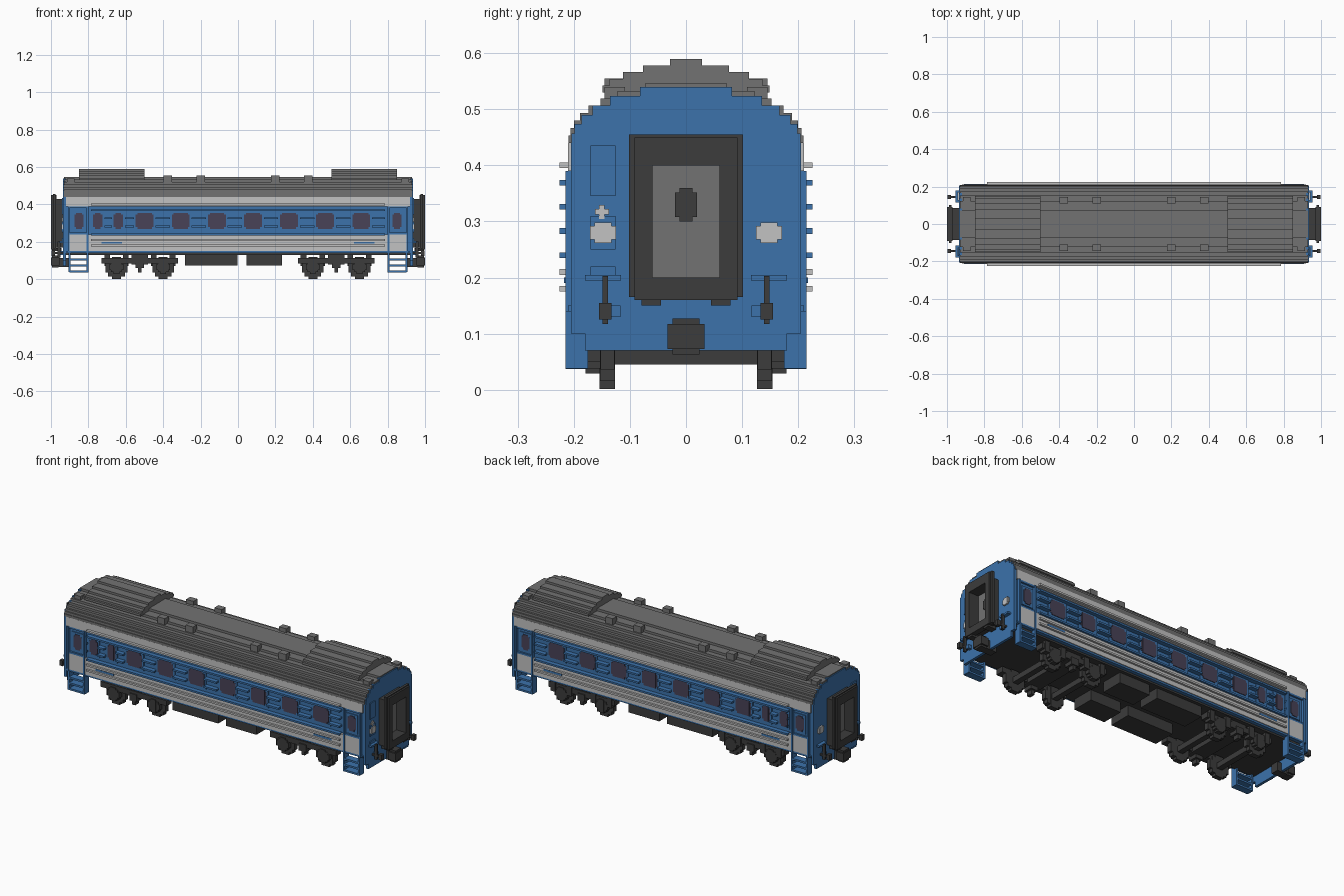
import bpy
import bmesh
from math import cos, sin, pi

cube = bpy.data.objects.get("Cube")
if cube:
    bpy.data.objects.remove(cube, do_unlink=True)


def material(name, red, green, blue):
    mat = bpy.data.materials.new(name)
    mat.use_nodes = True
    colour = (red, green, blue, 1)
    mat.diffuse_color = colour
    mat.node_tree.nodes["Principled BSDF"].inputs["Base Color"].default_value = colour
    return mat


coach_blue = material("coach blue", .045, .17, .41)
light_grey = material("light grey", .54, .54, .54)
roof_grey = material("roof grey", .17, .17, .17)
dark_grey = material("chassis dark grey", .045, .045, .045)
window_glass = material("window glass", .065, .055, .095)

# Main dimensions of the coach
end = .93
side = .2
floor = .14
waist = .24
belt = .39
eaves = .44
door_x = .85
rib = .025
thin = .01
half_rib = thin / 2


def part(name, mat, boxes, mirror=""):
    """Join boxes given as (x0, x1, y0, y1, z0, z1), mirrored across the named axes."""
    bm = bmesh.new()
    for sign_x in ((1, -1) if "x" in mirror else (1,)):
        for sign_y in ((1, -1) if "y" in mirror else (1,)):
            for x0, x1, y0, y1, z0, z1 in boxes:
                for vert in bmesh.ops.create_cube(bm, size=1)["verts"]:
                    vert.co.x = sign_x * (x1 if vert.co.x > 0 else x0)
                    vert.co.y = sign_y * (y1 if vert.co.y > 0 else y0)
                    vert.co.z = z1 if vert.co.z > 0 else z0
    bmesh.ops.recalc_face_normals(bm, faces=bm.faces)
    mesh = bpy.data.meshes.new(name)
    bm.to_mesh(mesh)
    bm.free()
    mesh.materials.append(mat)
    obj = bpy.data.objects.new(name, mesh)
    bpy.context.collection.objects.link(obj)


def block(x, y, z, length, width, height):
    """Box given by its centre and size."""
    return (x - length / 2, x + length / 2, y - width / 2, y + width / 2,
            z - height / 2, z + height / 2)


def wide(x0, x1, half, z0, z1):
    """Box reaching equally to both sides of the centre line."""
    return (x0, x1, -half, half, z0, z1)


def strip(x0, x1, z0, z1, proud):
    """Strip standing proud of the side wall."""
    return (x0, x1, side - thin, side + proud, z0, z1)


def end_plate(y, z, width, height, proud):
    """Plate standing proud of the end wall."""
    return block(end, y, z, 2 * proud, width, height)


def dome(x0, x1, half, base, rise, power, steps):
    """Slabs stepping inward along a curve."""
    slabs = []
    for i in range(steps):
        t = (i + .5) / steps
        slabs.append(wide(x0, x1, half * (1 - t * t) ** power,
                          base + rise * i / steps, base + rise * (i + 1) / steps))
    return slabs


def stepped_disc(x, y, z, radius, width):
    """Blocky round plate facing y."""
    return [block(x, y, z, 2 * radius * cos(pi * i / 8), width + i * thin / 8,
                  2 * radius * sin(pi * i / 8)) for i in (1, 2, 3)]


# Body shell, floor and end walls
inner_end = end - thin
part("body_core", coach_blue, [wide(-inner_end, inner_end, side, floor, eaves)])
part("floor", dark_grey, [wide(-inner_end, inner_end, side - thin, floor - thin, floor)])
wall = (inner_end, end + half_rib)
part("end_wall", coach_blue, [wide(*wall, side - .02, floor / 2, side),
                              wide(*wall, side + half_rib, .1, eaves)]
     + dome(*wall, side + half_rib, eaves, .1, .5, 6), "x")
part("side_sill", coach_blue, [strip(-inner_end, inner_end, floor, floor + thin, thin)], "y")

# Light bands along the sides, interrupted by the door posts
part("lower_band", light_grey, [
    strip(-.9, .9, floor + thin, waist, thin),
    strip(-.8, .8, floor + thin, waist, thin + .004)], "y")
part("upper_band", light_grey, [strip(-inner_end, inner_end, belt, eaves, thin)], "y")
rib_end = .785
part("band_ribs", light_grey, [
    strip(-rib_end, rib_end, z - half_rib, z + half_rib, rib)
    for z in (waist - .06, waist - .03, belt + thin)], "y")
part("door_posts", coach_blue, [strip(x, x + thin, floor, belt, .015)
                                for x in (.8, .9)], "xy")
part("door_edges", coach_blue, [strip(.8, .9, z, z + thin, thin)
                                for z in (waist, belt - thin)], "xy")

# Windows as (centre, half width), with notched corners
windows = [(-.75, .025), (-.64, .025)] + [(.08 + i * .193, .048) for i in range(-3, 4)]
openings = windows + [(-door_x, .025), (door_x, .025)]
sill, head = .27, .355
part("window_frames", coach_blue, [
    strip(x - half - thin, x + half + thin, sill - thin, head + thin, half_rib)
    for x, half in openings], "y")
part("window_glass", window_glass, [
    strip(x - half + cut, x + half - cut, sill + thin - cut, head - thin + cut, proud)
    for x, half in openings for cut, proud in ((0, .007), (thin, .008))], "y")

# Blue ribs, broken where they would cross a window
edges = [-rib_end]
for x, half in windows:
    edges += [x - half - thin, x + half + thin]
edges.append(rib_end)
ribs = []
for row in range(4):
    z = waist + row * .043
    stops = edges if row in (1, 2) else (-rib_end, rib_end)
    ribs += [strip(a, b, z - half_rib, z + half_rib, rib)
             for a, b in zip(stops[::2], stops[1::2])]
part("side_ribs", coach_blue, ribs, "y")
part("side_plates", coach_blue, [strip(.62, .73, waist - .05, waist - .04, .017)], "xy")

# Stepped roof, raised end housings and vents
part("roof", roof_grey, dome(-end, end, side + thin, eaves, .106, .5, 8))
part("roof_end_housing", roof_grey, dome(.5, door_x, .15, .53, .06, 1, 5), "x")
part("roof_vents", roof_grey, [block(x, .127, .535, .045, .036, .04) for x in (.2, .375)]
     + [block(.895, .127, .525, .04, .036, .03)], "xy")


# Gangway: bellows, outer flange and recessed door
def door_frame(x0, x1, half, low, high):
    hole, bottom, top = .06, side, 2 * side
    return [(x0, x1, hole, half, low, high), (x0, x1, -half, -hole, low, high),
            wide(x0, x1, hole, low, bottom), wide(x0, x1, hole, top, high)]


part("gangway_bellows", dark_grey, door_frame(end, .97, .085, .17, .43), "x")
part("gangway_flange", dark_grey, door_frame(.97, 1, .092, .16, .45)
     + door_frame(.975, .99, .102, .165, .455), "x")
part("gangway_feet", dark_grey, [block(.97, .062, .158, .05, .035, .016)], "xy")
part("gangway_door", roof_grey, [end_plate(0, .3, .13, .22, thin)], "x")
part("door_window", dark_grey, stepped := [end_plate(0, .33, .024, .06, .014),
                                           end_plate(0, .33, .04, .044, .015)], "x")

# End wall fittings
part("end_panels", coach_blue, [end_plate(-.148, belt, .045, .09, thin),
                                end_plate(-.148, .28, .045, .06, thin),
                                end_plate(-.148, .21, .045, .02, thin)], "x")
part("end_lamps", light_grey, [end_plate(.148, .28, .046, .024, .013),
                               end_plate(.148, .28, .03, .037, .014)], "xy")
part("end_badge", light_grey, [end_plate(-.15, .317, .025, thin, thin + .001),
                               end_plate(-.15, .317, thin, .025, thin + .002)], "x")

# Hoses with their brackets, and the coupler
part("hose_brackets", coach_blue, [end_plate(.148, side, .064, thin, rib),
                                   end_plate(.126, floor, .018, .02, rib)], "xy")
hose_y = .144
part("hoses", dark_grey, [end_plate(hose_y, floor, thin, thin, .06),
                          block(.957, hose_y, .16, .015, thin, .085),
                          block(.988, hose_y, floor, .02, .022, .03)], "xy")
part("coupler", dark_grey, [end_plate(0, .09, .044, .05, .035),
                            block(.977, 0, .095, .043, .066, .045),
                            block(.977, 0, .095, .035, .048, .065)], "x")

# Ladder steps below the doors
ladder_y = .195
part("door_steps", coach_blue, [block(x, ladder_y, .09, thin, .04, .104) for x in (.805, .9)]
     + [block(door_x, ladder_y, .042 + i * .032, .1, .04, thin) for i in range(3)], "xy")

# Bogies: frames, springs, axles and blocky wheels
bogie_x = .525
part("bogie_frames", dark_grey, [block(bogie_x, .152, .1, .41, .045, .03),
                                 wide(.48, .57, .17, .08, floor),
                                 block(bogie_x, .155, .08, .045, .05, .04),
                                 block(bogie_x, .157, .055, .02, .035, .035)], "xy")
wheels, axles = [], []
for x in (.4, .65):
    wheels += stepped_disc(x, .14, .06, .063, .024)
    wheels += stepped_disc(x, .16, .066, .04, .034)
    axles.append(wide(x - .016, x + .016, .14, .045, .075))
    axles += [block(x + s, .16, .1, .03, .04, .06) for s in (.05, -.05)]
part("wheels", dark_grey, wheels, "xy")
part("axles", dark_grey, axles, "x")

# Equipment boxes under the floor
part("equipment_boxes", dark_grey, [block(-.143, .11, .105, .283, .125, .065),
                                    block(floor, .11, .105, .19, .125, .065)], "y")
